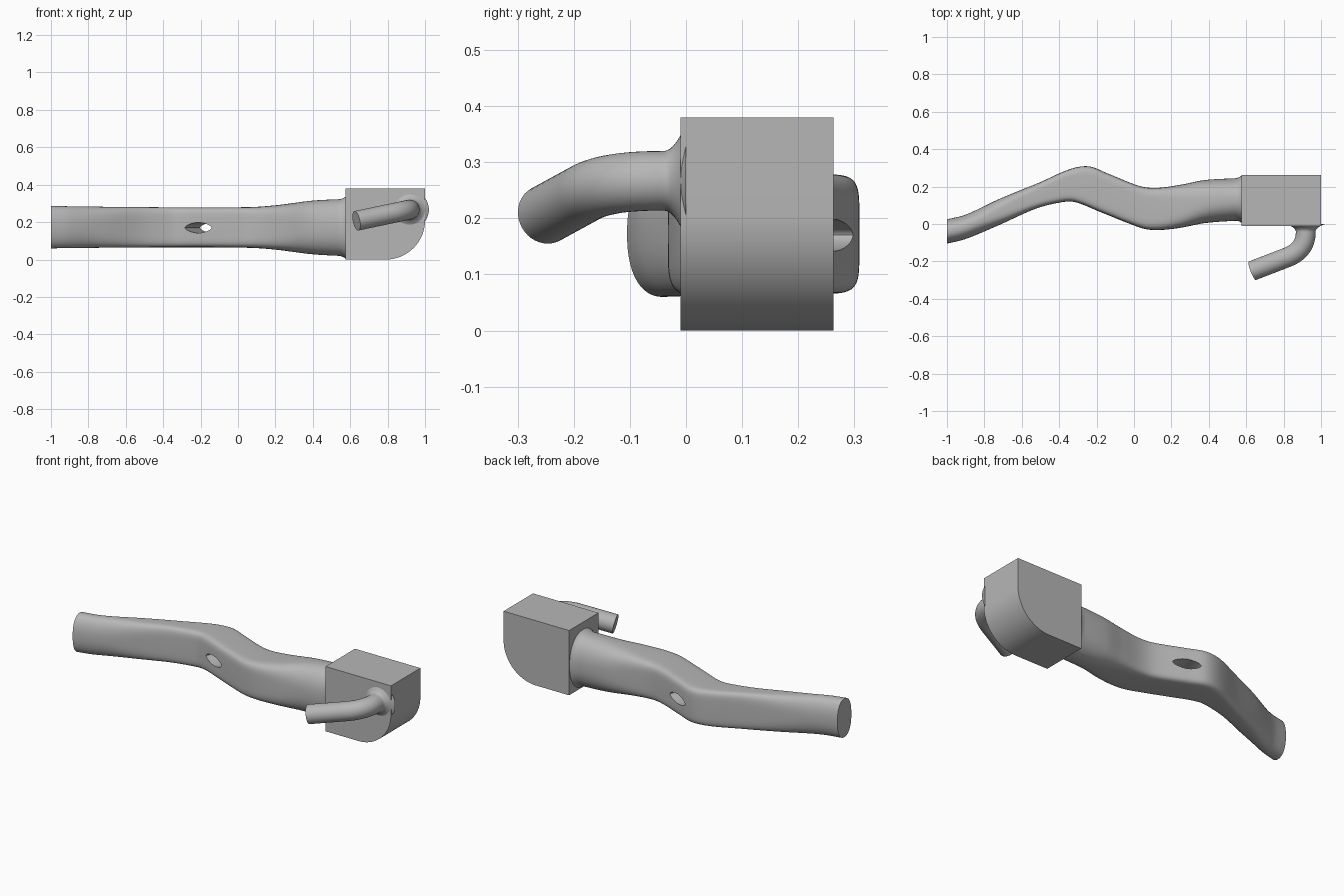
import bpy, bmesh
from math import sin, cos, pi, radians
from mathutils import Vector

cube = bpy.data.objects.get("Cube")
if cube:
    bpy.data.objects.remove(cube, do_unlink=True)

grey = bpy.data.materials.new("plain grey")
grey.use_nodes = True
GREY = (0.47, 0.47, 0.47, 1)
grey.diffuse_color = GREY
grey.node_tree.nodes["Principled BSDF"].inputs["Base Color"].default_value = GREY


def loft(name, rings):
    """Skin a list of equal-length point rings and cap both ends."""
    bm = bmesh.new()
    loops = [[bm.verts.new(p) for p in ring] for ring in rings]
    n = len(loops[0])
    for a, b in zip(loops, loops[1:]):
        for i in range(n):
            j = (i + 1) % n
            bm.faces.new((a[i], a[j], b[j], b[i]))
    bm.faces.new(loops[0])
    bm.faces.new(loops[-1])
    bmesh.ops.recalc_face_normals(bm, faces=bm.faces)
    mesh = bpy.data.meshes.new(name)
    bm.to_mesh(mesh)
    bm.free()
    mesh.materials.append(grey)
    obj = bpy.data.objects.new(name, mesh)
    bpy.context.collection.objects.link(obj)
    return obj


def activate(obj):
    bpy.ops.object.select_all(action='DESELECT')
    obj.select_set(True)
    bpy.context.view_layer.objects.active = obj


def smooth(obj, angle=35):
    activate(obj)
    bpy.ops.object.shade_smooth_by_angle(angle=radians(angle))


def oval(power, count):
    """Unit superellipse: 2 is round, larger is boxier."""
    def bend(v):
        return (1 if v >= 0 else -1) * abs(v) ** (2 / power)
    return [(bend(cos(2 * pi * i / count)), bend(sin(2 * pi * i / count)))
            for i in range(count)]


def sample(table, x):
    """Smooth interpolation through (x, value) pairs."""
    last = len(table) - 1
    k = max(i for i in range(last) if table[i][0] <= x or i == 0)

    def slope(i):
        a, b = table[max(i - 1, 0)], table[min(i + 1, last)]
        return (b[1] - a[1]) / (b[0] - a[0])
    (xa, va), (xb, vb) = table[k], table[k + 1]
    h = xb - xa
    t = min(max((x - xa) / h, 0), 1)
    return (va * (1 + 2 * t) * (1 - t) ** 2 + vb * t * t * (3 - 2 * t)
            + h * t * (1 - t) * (slope(k) * (1 - t) - slope(k + 1) * t))


# Winding body: outlines seen from above and the front, plus boxiness
back = [(-1, .025), (-.9, .05), (-.72, .134), (-.51, .22), (-.34, .294),
        (-.24, .308), (-.14, .27), (.03, .203), (.12, .193), (.25, .21),
        (.38, .235), (.58, .246)]
front = [(-1, -.105), (-.9, -.08), (-.72, -.005), (-.53, .08), (-.4, .114),
         (-.32, .118), (-.18, .064), (-.02, 0), (.06, -.027), (.14, -.032),
         (.25, -.02), (.38, .005), (.58, .02)]
top = [(-1, .286), (-.5, .28), (.05, .28), (.2, .29), (.4, .315), (.58, .324)]
base = [(-1, .06), (-.5, .065), (.05, .063), (.2, .053), (.4, .028), (.58, .018)]
boxiness = [(-1, 2.3), (-.8, 2.5), (-.35, 6), (.05, 6), (.35, 2.8), (.58, 2.2)]

rings = []
STEPS = 100
for s in range(STEPS + 1):
    x = -1 + 1.58 * s / STEPS
    flare = .016 * max(0, (x - .54) / .04) ** 2
    y0, y1 = sample(front, x) - flare, sample(back, x) + flare
    z0, z1 = sample(base, x) - flare, sample(top, x) + flare
    rings.append([((x), (y0 + y1) / 2 + u * (y1 - y0) / 2,
                   (z0 + z1) / 2 + v * (z1 - z0) / 2)
                  for u, v in oval(sample(boxiness, x), 64)])
body = loft("winding_body", rings)

# Slot bored square to the slanted wall
centre = Vector((-.174, .168, .17))
axis = Vector((.39, .92, 0)).normalized()
side = Vector((axis.y, -axis.x, 0))
cutter = loft("slot_cutter", [
    [centre + axis * d + side * u * .077 + Vector((0, 0, v * .028))
     for u, v in oval(1.7, 32)] for d in (-.3, .3)])
cutter.hide_render = True
cut = body.modifiers.new("slot", 'BOOLEAN')
cut.operation = 'DIFFERENCE'
cut.solver = 'EXACT'
cut.object = cutter
activate(body)
bpy.ops.object.modifier_apply(modifier=cut.name)
bpy.data.objects.remove(cutter, do_unlink=True)
smooth(body)

# End block with one rounded lower corner
R = .21
profile = [(.575, 0)]
profile += [(1 - R + R * sin(a), R - R * cos(a))
            for a in (pi / 2 * i / 24 for i in range(25))]
profile += [(1, .38), (.575, .38)]
block = loft("end_block", [[(x, y, z) for x, z in profile] for y in (-.01, .263)])
smooth(block)

# Bent spout: flared root, rounded elbow, straight flat-ended tip
root, elbow, tip = (Vector(p) for p in
                    ((.918, .0, .267), (.918, -.14, .267), (.633, -.25, .207)))
inward = elbow + (root - elbow).normalized() * .095
outward = elbow + (tip - elbow).normalized() * .11
path = [root.lerp(inward, i / 8) for i in range(8)]
for i in range(17):
    t = i / 16
    path.append(inward.lerp(elbow, t).lerp(elbow.lerp(outward, t), t))
path.append(tip)
rings = []
for i, p in enumerate(path):
    along = (path[min(i + 1, len(path) - 1)] - path[max(i - 1, 0)]).normalized()
    across = along.cross(Vector((0, 0, 1))).normalized()
    up = across.cross(along)
    radius = .053 + .028 * max(0, (p.y + .04) / .03) ** 2
    rings.append([p + (across * u + up * v) * radius for u, v in oval(2, 40)])
spout = loft("bent_spout", rings)
smooth(spout, 50)
